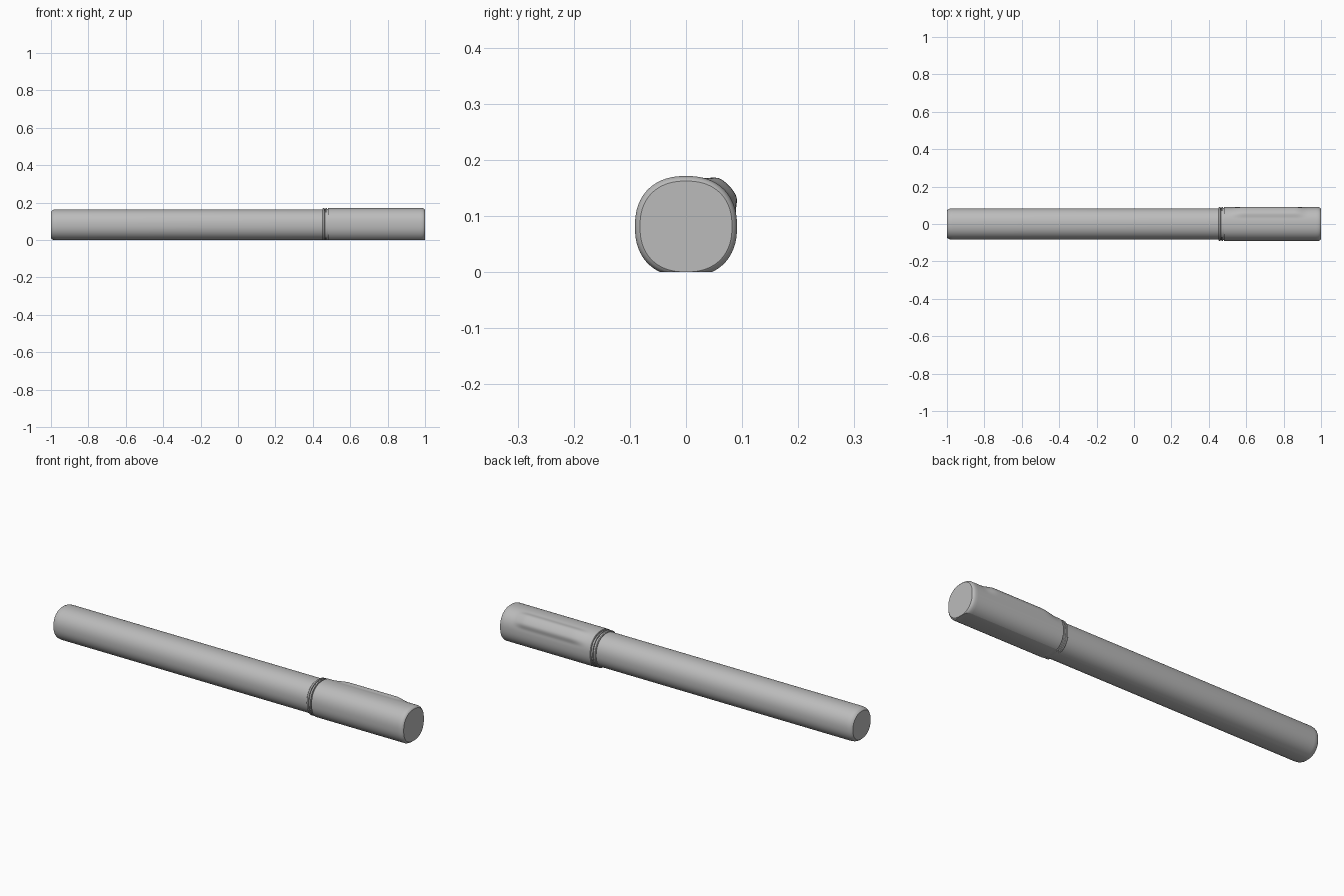
import bpy, bmesh, math

if "Cube" in bpy.data.objects:
    bpy.data.objects.remove(bpy.data.objects["Cube"], do_unlink=True)

SEG = 96
AXIS_Z = 0.081

grey = bpy.data.materials.new("light_grey_plastic")
grey.use_nodes = True
colour = (0.5, 0.5, 0.5, 1)
grey.diffuse_color = colour
grey.node_tree.nodes["Principled BSDF"].inputs["Base Color"].default_value = colour


def smooth(a, b, t):
    t = max(0, min(1, (t - a) / (b - a)))
    return t * t * (3 - 2 * t)


def clip_bump(x, angle):
    """Height of the moulded clip ridge on the upper back of the cap."""
    along = smooth(0.5, 0.59, x) * (1 - smooth(0.86, 0.93, x))
    around = 1 - smooth(10, 28, abs(math.degrees(angle) - 43))
    return 0.011 * along * around


def loft(name, stations, half_y, half_z, power, bump=None):
    """Rounded-square section swept along x, cut flat where it rests."""
    bm = bmesh.new()
    rings = []
    for x, inset in stations:
        ring = []
        for i in range(SEG):
            a = math.tau * i / SEG
            c, s = math.cos(a), math.sin(a)
            r = (abs(c / (half_y - inset)) ** power
                 + abs(s / (half_z - inset)) ** power) ** (-1 / power)
            if bump:
                r += bump(x, a)
            ring.append(bm.verts.new((x, r * c, AXIS_Z + r * s)))
        rings.append(ring)
    for p, q in zip(rings, rings[1:]):
        for i in range(SEG):
            j = (i + 1) % SEG
            bm.faces.new((p[i], p[j], q[j], q[i]))
    bm.faces.new(rings[0])
    bm.faces.new(rings[-1])
    # Flat underside
    bmesh.ops.bisect_plane(bm, geom=bm.verts[:] + bm.edges[:] + bm.faces[:],
                           plane_co=(0, 0, 0), plane_no=(0, 0, 1), clear_inner=True)
    rim = [e for e in bm.edges if e.is_boundary]
    if rim:
        bmesh.ops.holes_fill(bm, edges=rim, sides=0)
    bmesh.ops.recalc_face_normals(bm, faces=bm.faces[:])
    mesh = bpy.data.meshes.new(name)
    bm.to_mesh(mesh)
    bm.free()
    mesh.materials.append(grey)
    obj = bpy.data.objects.new(name, mesh)
    bpy.context.collection.objects.link(obj)
    bpy.ops.object.select_all(action="DESELECT")
    obj.select_set(True)
    bpy.context.view_layer.objects.active = obj
    bpy.ops.object.shade_smooth_by_angle(angle=math.radians(32))
    return obj


# Barrel with a rounded rear edge
loft("barrel", [(-1, 0.012), (-0.994, 0.006), (-0.985, 0.002), (-0.97, 0), (0.46, 0)],
     0.084, 0.083, 2.2)

# Ring at the mouth of the cap, with two grooves
loft("cap_ring", [(0.452, 0.003), (0.455, 0), (0.463, 0), (0.464, 0.005), (0.467, 0.005),
                  (0.468, 0), (0.475, 0), (0.476, 0.005), (0.481, 0.005)],
     0.09, 0.089, 2.25)

# Cap with the clip ridge and a softened front edge
steps = 40
body = [(0.482 + 0.503 * i / steps, 0) for i in range(steps + 1)]
loft("cap", [(0.48, 0.002)] + body + [(0.992, 0.002), (0.997, 0.005), (1, 0.009)],
     0.091, 0.09, 2.3, clip_bump)
